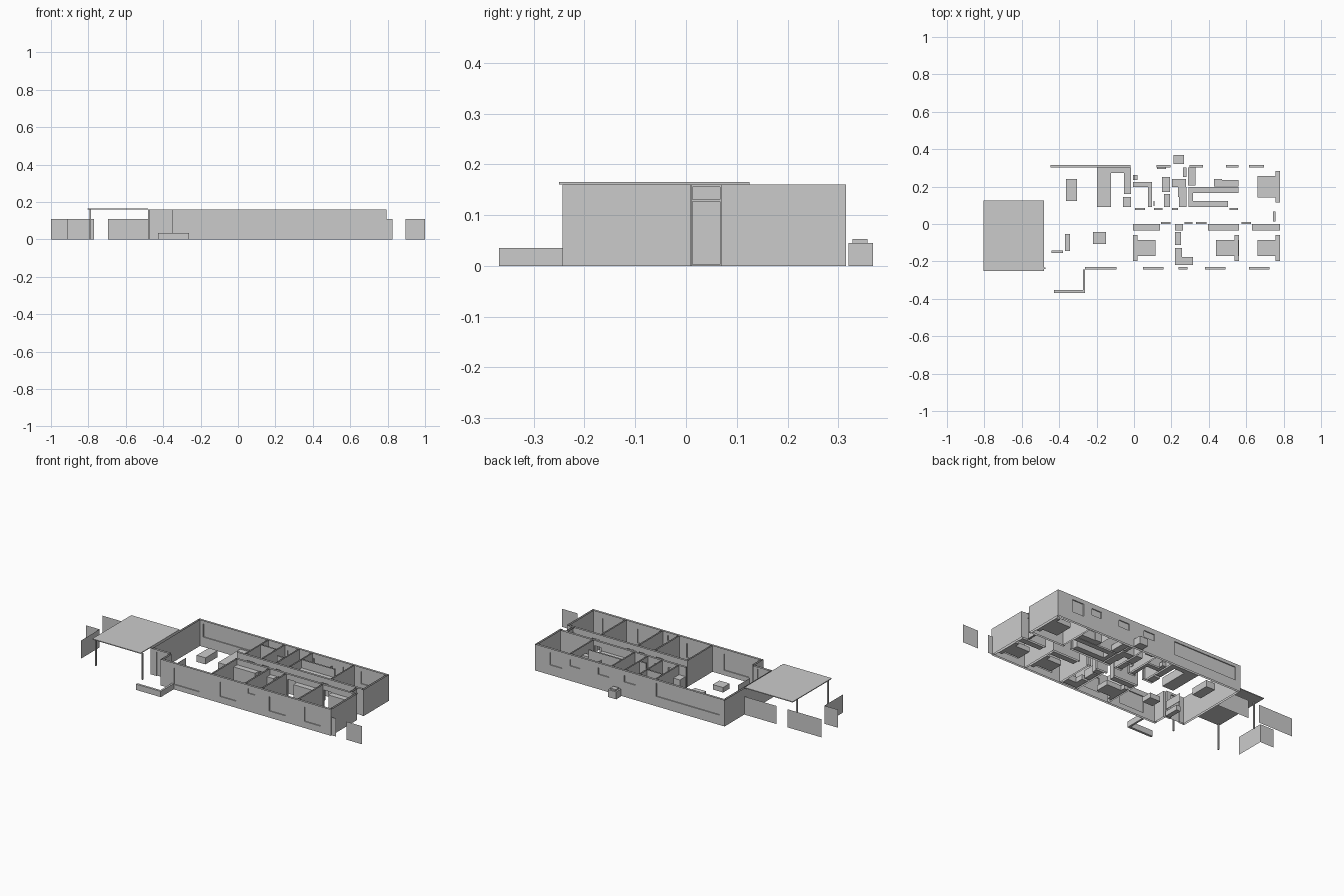
import bpy, bmesh

H = 0.16      # wall height
T = 0.012     # wall thickness


def finish(name, bm):
    me = bpy.data.meshes.new(name)
    bm.to_mesh(me)
    bm.free()
    ob = bpy.data.objects.new(name, me)
    bpy.context.collection.objects.link(ob)
    return ob


def boxes(name, *items):
    """One object from boxes given as (x0, x1, y0, y1, z0, z1)."""
    bm = bmesh.new()
    for x0, x1, y0, y1, z0, z1 in items:
        vs = bmesh.ops.create_cube(bm, size=1)["verts"]
        bmesh.ops.scale(bm, verts=vs, vec=(x1 - x0, y1 - y0, z1 - z0))
        bmesh.ops.translate(bm, verts=vs, vec=((x0 + x1) / 2, (y0 + y1) / 2, (z0 + z1) / 2))
    return finish(name, bm)


def wall(name, axis, c, s0, s1, openings=(), t=T, h=H):
    """Uncapped wall along an axis at offset c; openings are (s0, s1, z0, z1, filled)."""
    bm = bmesh.new()

    def quad(*pts):
        bm.faces.new([bm.verts.new((s, d, z) if axis == "x" else (d, s, z)) for s, d, z in pts])

    ss = sorted({s0, s1, *[v for o in openings for v in o[:2]]})
    zs = sorted({0, h, *[v for o in openings for v in o[2:4]]})
    a, b = c - t / 2, c + t / 2
    for u, v in zip(ss, ss[1:]):
        for z, w in zip(zs, zs[1:]):
            if any(o[0] <= u < o[1] and o[2] <= z < o[3] for o in openings):
                continue
            for d in ((a, b) if t else (c,)):
                quad((u, d, z), (v, d, z), (v, d, w), (u, d, w))
    if t:
        for s in (s0, s1):
            quad((s, a, 0), (s, b, 0), (s, b, h), (s, a, h))
    for u, v, z, w, filled in openings:
        for s in (u, v):
            quad((s, a, z), (s, b, z), (s, b, w), (s, a, w))
        for k in (z, w):
            if 0 < k < h:
                quad((u, a, k), (v, a, k), (v, b, k), (u, b, k))
        if filled:
            quad((u, c, z), (v, c, z), (v, c, w), (u, c, w))
    bmesh.ops.remove_doubles(bm, verts=bm.verts, dist=1e-5)
    bmesh.ops.recalc_face_normals(bm, faces=bm.faces)
    return finish(name, bm)


def doors(*spans):
    return [(a, b, 0, 0.127, False) for a, b in spans]


# outer walls with windows
wall("front_wall", "x", -0.237, -0.35, 0.795, [
    (-0.262, -0.093, 0.03, 0.13, True), (0.049, 0.157, 0.04, 0.127, True),
    (0.238, 0.285, 0.11, 0.14, True), (0.38, 0.488, 0.04, 0.127, True),
    (0.616, 0.724, 0.04, 0.127, True)])
wall("back_wall", "x", 0.309, -0.48, 0.795, [
    (-0.446, -0.02, 0.06, 0.14, True), (0.12, 0.195, 0.09, 0.13, True),
    (0.297, 0.37, 0.09, 0.13, True), (0.493, 0.56, 0.09, 0.13, True),
    (0.615, 0.695, 0.06, 0.135, True)])
wall("left_wall", "y", -0.474, -0.155, 0.303)
wall("entry_wall", "x", -0.149, -0.468, -0.35, [(-0.44, -0.38, 0, 0.147, True)])
wall("entry_side_wall", "y", -0.344, -0.231, -0.155)
wall("right_wall_front", "y", 0.789, -0.231, 0.01)
wall("right_wall_back", "y", 0.789, 0.07, 0.303)
wall("corridor_end_wall", "y", 0.75, 0.01, 0.07,
     [(0.013, 0.067, 0.003, 0.127, True), (0.013, 0.067, 0.131, 0.155, True)])

# corridor and room dividers
wall("corridor_front_wall", "x", 0.006, -0.018, 0.783,
     doors((0.145, 0.195), (0.27, 0.312), (0.332, 0.388), (0.575, 0.625)))
wall("corridor_back_wall", "x", 0.08, -0.06, 0.783,
     doors((0.005, 0.06), (0.108, 0.153), (0.203, 0.236), (0.51, 0.556)))
for i, x in enumerate((-0.012, 0.21, 0.322, 0.568)):
    wall(f"front_room_divider_{i}", "y", x, -0.231, 0.0, t=0.009)
for i, x in enumerate((-0.01, 0.101, 0.198, 0.286, 0.566)):
    wall(f"back_room_divider_{i}", "y", x, 0.086, 0.303, t=0.008)
wall("laundry_divider", "x", 0.23, -0.006, 0.097, t=0.008)
wall("washroom_divider", "x", 0.165, 0.15, 0.194, t=0.008)
wall("ensuite_divider", "x", 0.202, 0.29, 0.51, t=0.008)

# carport
boxes("carport_roof", (-0.805, -0.48, -0.25, 0.125, 0.16, 0.165))
boxes("carport_posts", *[(x - .004, x + .004, y - .004, y + .004, 0, 0.16)
                         for x, y in ((-0.79, -0.237), (-0.476, -0.237), (-0.79, 0.06))])

# planter wall and outdoor unit
boxes("planter_wall", (-0.428, -0.262, -0.368, -0.354, 0, 0.035),
      (-0.274, -0.262, -0.354, -0.243, 0, 0.035))
boxes("outdoor_unit", (0.212, 0.268, 0.32, 0.368, 0, 0.045), (0.222, 0.258, 0.328, 0.358, 0.045, 0.053))

# single sheet fences
for i, (axis, c, a, b) in enumerate((
        ("x", 0.125, -0.695, -0.48), ("x", 0.125, -1.0, -0.77), ("x", -0.03, -1.0, -0.91),
        ("y", -0.91, -0.21, -0.03), ("x", -0.235, 0.795, 0.825), ("x", -0.235, 0.895, 1.0))):
    wall(f"fence_{i}", axis, c, a, b, t=0, h=0.11)

# beds with headboard, side tables and pillows; d = direction the bed points away from the wall


def bed(name, x, d, y, half, side):
    def bx(a, b, y0, y1, z0, z1):
        return (min(x + d * a, x + d * b), max(x + d * a, x + d * b), y0, y1, z0, z1)
    boxes(name, bx(0.004, 0.122, y - half, y + half, 0, 0.03),
          bx(0, 0.004, y - half, y + half, 0, 0.055),
          *[bx(0, 0.024, y + s * (half + side / 2) - side / 2,
               y + s * (half + side / 2) + side / 2, 0, 0.03) for s in (-1, 1)],
          *[bx(0.006, 0.026, y + s * half / 2 - half * 0.4, y + s * half / 2 + half * 0.4, 0.03, 0.036)
            for s in (-1, 1)])


bed("main_bed", 0.781, -1, 0.2, 0.057, 0.027)
bed("right_bed", 0.781, -1, -0.129, 0.043, 0.027)
bed("middle_bed", 0.561, -1, -0.129, 0.043, 0.027)
bed("left_bed", -0.006, 1, -0.129, 0.043, 0.027)

# wardrobes along the corridor
for i, (a, b) in enumerate(((-0.006, 0.139), (0.219, 0.262), (0.396, 0.561), (0.631, 0.781))):
    boxes(f"wardrobe_{i}", (a, b, -0.034, 0, 0, 0.125))

# living room
boxes("dining_table", (-0.364, -0.305, 0.123, 0.24, 0, 0.04))
boxes("coffee_table", (-0.219, -0.15, -0.107, -0.043, 0, 0.03))
boxes("media_cabinet", (-0.37, -0.342, -0.144, -0.053, 0, 0.03))
boxes("screen", (-0.338, -0.336, -0.134, -0.018, 0.035, 0.085))

# kitchen
boxes("kitchen_counter", (-0.198, -0.123, 0.09, 0.273, 0, 0.053), (-0.198, -0.016, 0.273, 0.303, 0, 0.053),
      (-0.053, -0.016, 0.16, 0.273, 0, 0.053))
boxes("oven", (-0.05, -0.016, 0.225, 0.24, 0.053, 0.057))
boxes("refrigerator", (-0.06, -0.016, 0.09, 0.144, 0, 0.105))

# laundry and washrooms
boxes("toilet", (-0.005, 0.02, 0.235, 0.262, 0, 0.025), (-0.005, 0.003, 0.235, 0.262, 0.025, 0.045))
boxes("laundry_counter", (-0.005, 0.096, 0.198, 0.225, 0, 0.053), (0.075, 0.096, 0.09, 0.198, 0, 0.053))
boxes("wall_panel", (0.105, 0.109, 0.096, 0.123, 0.03, 0.06))
boxes("washroom_shelf", (0.123, 0.171, 0.294, 0.303, 0, 0.05))
boxes("washroom_basin", (0.15, 0.193, 0.17, 0.25, 0, 0.05), (0.16, 0.193, 0.09, 0.16, 0, 0.05))
boxes("bathroom_cabinet", (0.203, 0.278, 0.198, 0.24, 0, 0.05), (0.262, 0.281, 0.25, 0.303, 0, 0.05),
      (0.235, 0.282, 0.144, 0.198, 0, 0.05), (0.24, 0.282, 0.09, 0.144, 0, 0.05))
boxes("front_bath_fittings", (0.219, 0.251, -0.112, -0.043, 0, 0.05), (0.219, 0.257, -0.176, -0.128, 0, 0.03),
      (0.219, 0.315, -0.219, -0.176, 0, 0.035))

# main suite
boxes("ensuite_tub", (0.289, 0.33, 0.206, 0.303, 0, 0.035))
wall("shower_screen_front", "x", 0.206, 0.337, 0.425, t=0, h=0.12)
wall("shower_screen_side", "y", 0.425, 0.206, 0.303, t=0, h=0.12)
boxes("ensuite_vanity", (0.428, 0.47, 0.2, 0.24, 0, 0.05), (0.47, 0.56, 0.2, 0.235, 0, 0.05))
boxes("walk_in_shelves", (0.291, 0.56, 0.166, 0.197, 0, 0.11), (0.291, 0.503, 0.09, 0.123, 0, 0.11),
      (0.291, 0.315, 0.123, 0.166, 0, 0.11))
